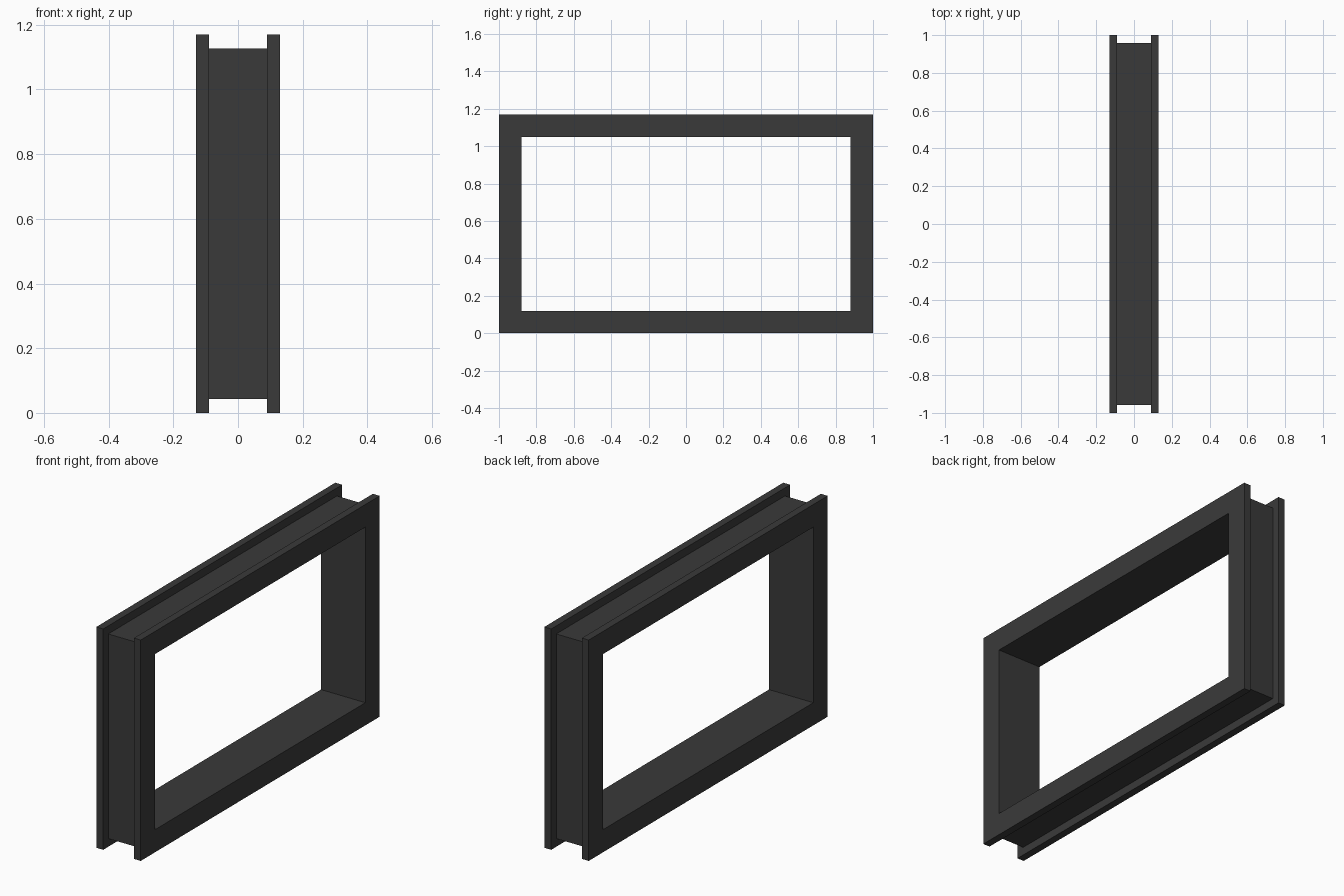
import bpy, bmesh

if "Cube" in bpy.data.objects:
    bpy.data.objects.remove(bpy.data.objects["Cube"])

HALF_W, HEIGHT = 1.0, 1.17

# Channel cross-section: (x, inset from the outer rectangle)
FLANGE, WEB, GROOVE, BORDER = 0.13, 0.09, 0.043, 0.12
profile = [(-FLANGE, 0), (-WEB, 0), (-WEB, GROOVE), (WEB, GROOVE),
           (WEB, 0), (FLANGE, 0), (FLANGE, BORDER), (-FLANGE, BORDER)]


def rectangle_loop(bm, x, inset):
    w, lo, hi = HALF_W - inset, inset, HEIGHT - inset
    return [bm.verts.new((x, y, z))
            for y, z in ((-w, lo), (w, lo), (w, hi), (-w, hi))]


# Sweep the profile around the window rectangle with mitred corners
bm = bmesh.new()
loops = [rectangle_loop(bm, x, inset) for x, inset in profile]
for a, b in zip(loops, loops[1:] + loops[:1]):
    for i in range(4):
        j = (i + 1) % 4
        bm.faces.new((a[i], a[j], b[j], b[i]))
bmesh.ops.recalc_face_normals(bm, faces=bm.faces)

mesh = bpy.data.meshes.new("window_frame")
bm.to_mesh(mesh)
bm.free()
frame = bpy.data.objects.new("window_frame", mesh)
bpy.context.collection.objects.link(frame)

# Dark grey finish
mat = bpy.data.materials.new("dark_grey")
mat.diffuse_color = (0.042, 0.042, 0.042, 1)
mat.use_nodes = True
mat.node_tree.nodes["Principled BSDF"].inputs["Base Color"].default_value = mat.diffuse_color
mesh.materials.append(mat)
